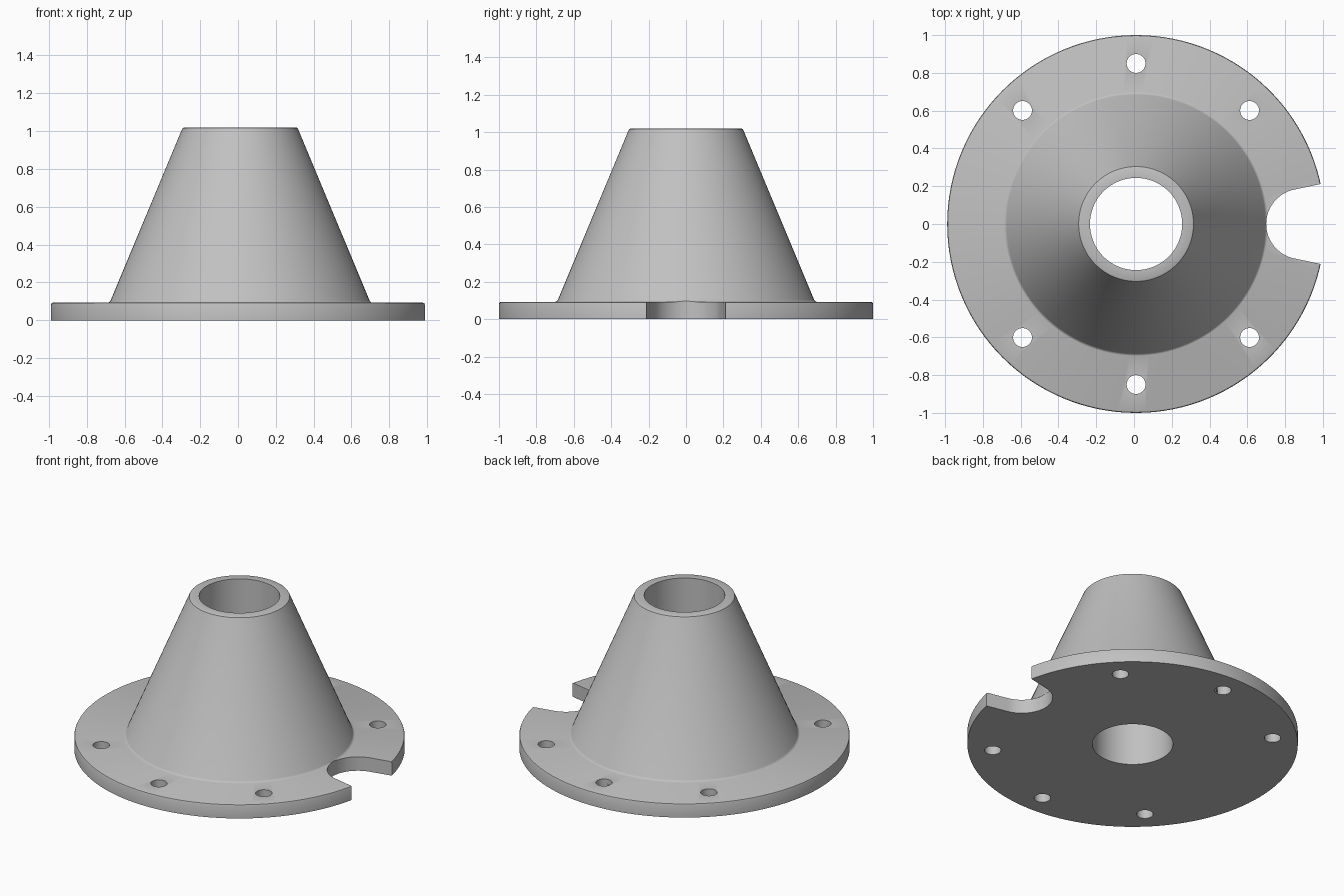
import bpy
import bmesh
from math import sin, cos, pi, radians

if "Cube" in bpy.data.objects:
    bpy.data.objects.remove(bpy.data.objects["Cube"])

SEGMENTS = 128
CENTRE_X = 0.011      # the notch shortens one side, so the axis sits off centre
FLANGE_TOP = 0.093
HEIGHT = 1.02

grey = bpy.data.materials.new("light_grey")
grey.use_nodes = True
colour = (0.53, 0.53, 0.53, 1)
grey.diffuse_color = colour
grey.node_tree.nodes["Principled BSDF"].inputs["Base Color"].default_value = colour


def make_object(name, bm):
    bmesh.ops.recalc_face_normals(bm, faces=bm.faces[:])
    mesh = bpy.data.meshes.new(name)
    bm.to_mesh(mesh)
    bm.free()
    mesh.materials.append(grey)
    obj = bpy.data.objects.new(name, mesh)
    obj.location.x = CENTRE_X
    bpy.context.collection.objects.link(obj)
    return obj


def lathe(name, profile):
    """Turn a closed (radius, z) profile around the z axis."""
    bm = bmesh.new()
    rings = []
    for i in range(SEGMENTS):
        a = 2 * pi * i / SEGMENTS
        rings.append([bm.verts.new((r * cos(a), r * sin(a), z)) for r, z in profile])
    for i, ring in enumerate(rings):
        following = rings[(i + 1) % SEGMENTS]
        for j in range(len(profile)):
            k = (j + 1) % len(profile)
            bm.faces.new((ring[j], following[j], following[k], ring[k]))
    return make_object(name, bm)


def prism(name, outline, bottom=-0.1, top=0.2):
    """Upright cutter with the given (x, y) outline."""
    bm = bmesh.new()
    low = [bm.verts.new((x, y, bottom)) for x, y in outline]
    high = [bm.verts.new((x, y, top)) for x, y in outline]
    bm.faces.new(low[::-1])
    bm.faces.new(high)
    for i in range(len(low)):
        j = (i + 1) % len(low)
        bm.faces.new((low[i], low[j], high[j], high[i]))
    obj = make_object(name, bm)
    obj.hide_render = True
    return obj


# Flange and cone in one turned body, with softened edges and a straight bore
body = lathe("flanged_cone", [
    (0.244, 0), (1, 0),
    (1, FLANGE_TOP - 0.01), (0.997, FLANGE_TOP - 0.003), (0.99, FLANGE_TOP),
    (0.698, FLANGE_TOP), (0.691, FLANGE_TOP + 0.003), (0.685, FLANGE_TOP + 0.011),
    (0.308, HEIGHT - 0.012), (0.304, HEIGHT - 0.004), (0.296, HEIGHT),
    (0.244, HEIGHT),
])

# Six bolt holes
cutters = []
for angle in (45, 90, 135, 225, 270, 315):
    cx, cy = 0.85 * cos(radians(angle)), 0.85 * sin(radians(angle))
    outline = [(cx + 0.05 * cos(2 * pi * i / 32), cy + 0.05 * sin(2 * pi * i / 32))
               for i in range(32)]
    cutters.append(prism("bolt_hole_cutter", outline))

# Rounded notch whose sides flare outward to the rim
notch_x, notch_r, flare = 0.875, 0.186, radians(12)
arc = []
for i in range(33):
    a = pi / 2 + flare + (pi - 2 * flare) * i / 32
    arc.append((notch_x + notch_r * cos(a), notch_r * sin(a)))
reach = 0.4
end_x = arc[0][0] + reach * cos(flare)
end_y = arc[0][1] + reach * sin(flare)
cutters.append(prism("notch_cutter", [(end_x, end_y)] + arc + [(end_x, -end_y)]))

# Cut the openings, then remove the cutters
bpy.ops.object.select_all(action="DESELECT")
bpy.context.view_layer.objects.active = body
body.select_set(True)
for cutter in cutters:
    cut = body.modifiers.new("cut", "BOOLEAN")
    cut.operation = "DIFFERENCE"
    cut.solver = "EXACT"
    cut.object = cutter
    bpy.ops.object.modifier_apply(modifier=cut.name)
    bpy.data.objects.remove(cutter)

bpy.ops.object.shade_smooth_by_angle(angle=radians(35))
